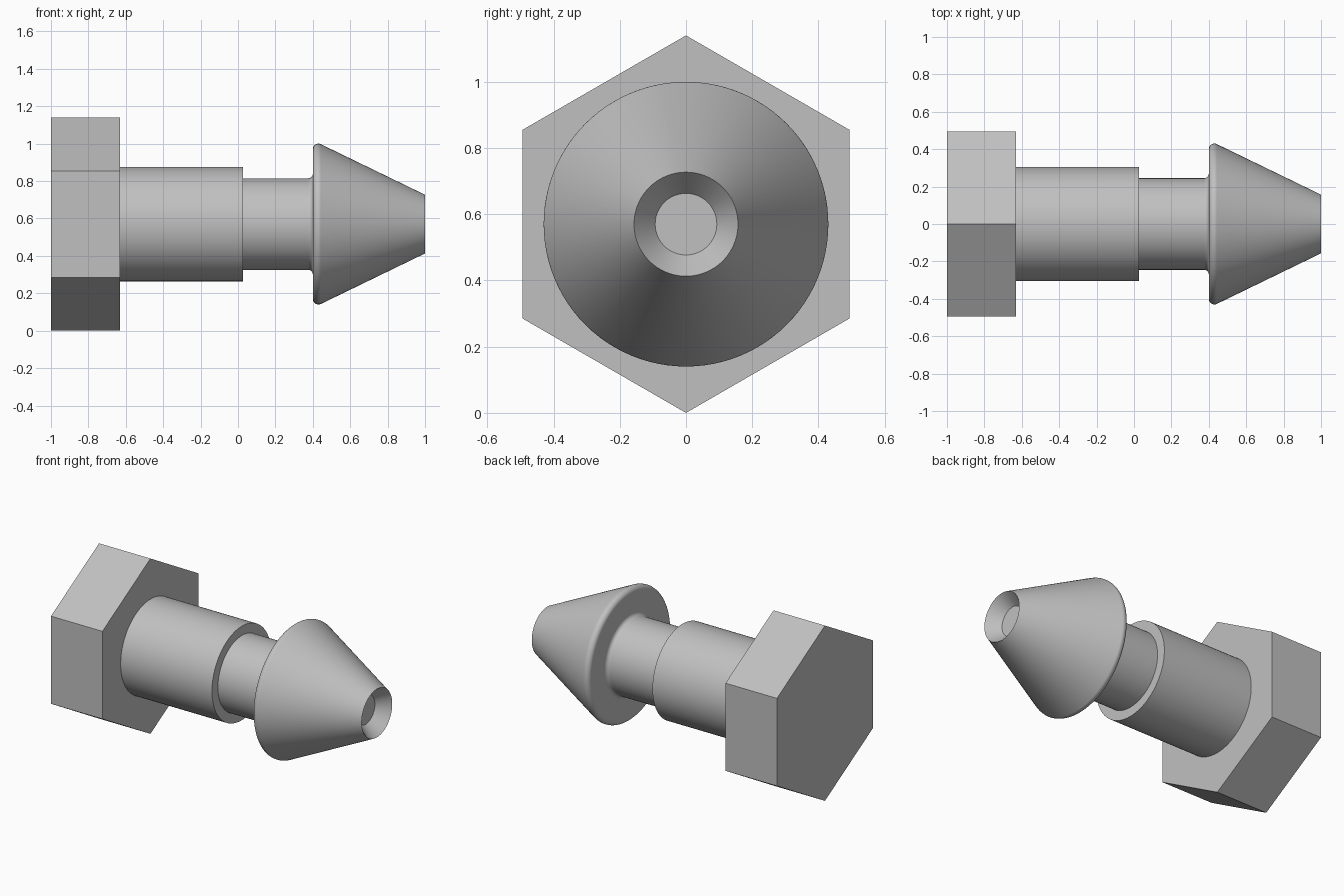
import bpy, bmesh
from math import cos, sin, pi, radians

cube = bpy.data.objects.get("Cube")
if cube:
    bpy.data.objects.remove(cube, do_unlink=True)

AXIS_Z = 0.57      # height of the pin's axis
SIDES = 96

steel = bpy.data.materials.new("grey_steel")
steel.use_nodes = True
colour = (0.53, 0.53, 0.53, 1)
steel.diffuse_color = colour
steel.node_tree.nodes["Principled BSDF"].inputs["Base Color"].default_value = colour


def arc(cx, cr, radius, start, end, steps):
    """Points of a profile arc, angles in degrees."""
    angles = [radians(start + (end - start) * i / steps) for i in range(steps + 1)]
    return [(cx + radius * cos(a), cr + radius * sin(a)) for a in angles]


def lathe(name, profile, sides, smooth=True):
    """Turn (x, radius) points about the x axis and cap both ends."""
    bm = bmesh.new()
    rings = []
    for x, r in profile:
        ring = [(2 * pi * i / sides) for i in range(sides)]
        rings.append([bm.verts.new((x, r * sin(a), r * cos(a))) for a in ring])
    for a, b in zip(rings, rings[1:]):
        for i in range(sides):
            j = (i + 1) % sides
            bm.faces.new((a[i], a[j], b[j], b[i]))
    bm.faces.new(rings[0])
    bm.faces.new(rings[-1])
    bmesh.ops.recalc_face_normals(bm, faces=bm.faces)
    mesh = bpy.data.meshes.new(name)
    bm.to_mesh(mesh)
    bm.free()
    mesh.materials.append(steel)
    obj = bpy.data.objects.new(name, mesh)
    obj.location.z = AXIS_Z
    bpy.context.collection.objects.link(obj)
    if smooth:
        bpy.ops.object.select_all(action='DESELECT')
        obj.select_set(True)
        bpy.context.view_layer.objects.active = obj
        bpy.ops.object.shade_smooth_by_angle(angle=radians(30))
        weighted = obj.modifiers.new("even_shading", 'WEIGHTED_NORMAL')
        weighted.keep_sharp = True
    return obj


# Hexagonal head, corners up and down
lathe("hex_head", [(-1, 0.57), (-0.63, 0.57)], 6, smooth=False)

# Thick shank
lathe("shank", [(-0.63, 0.306), (0.027, 0.306)], SIDES)

# Neck, filleted into the back of the barb, whose rim is rounded;
# the cone ends in a countersunk blind hole
neck_and_barb = (
    [(0.027, 0.245)]
    + arc(0.375, 0.27, 0.025, -90, 0, 8)
    + arc(0.43, 0.4, 0.03, 180, 64.4, 12)
    + [(1, 0.157), (0.92, 0.093)]
)
lathe("neck_and_barb", neck_and_barb, SIDES)
